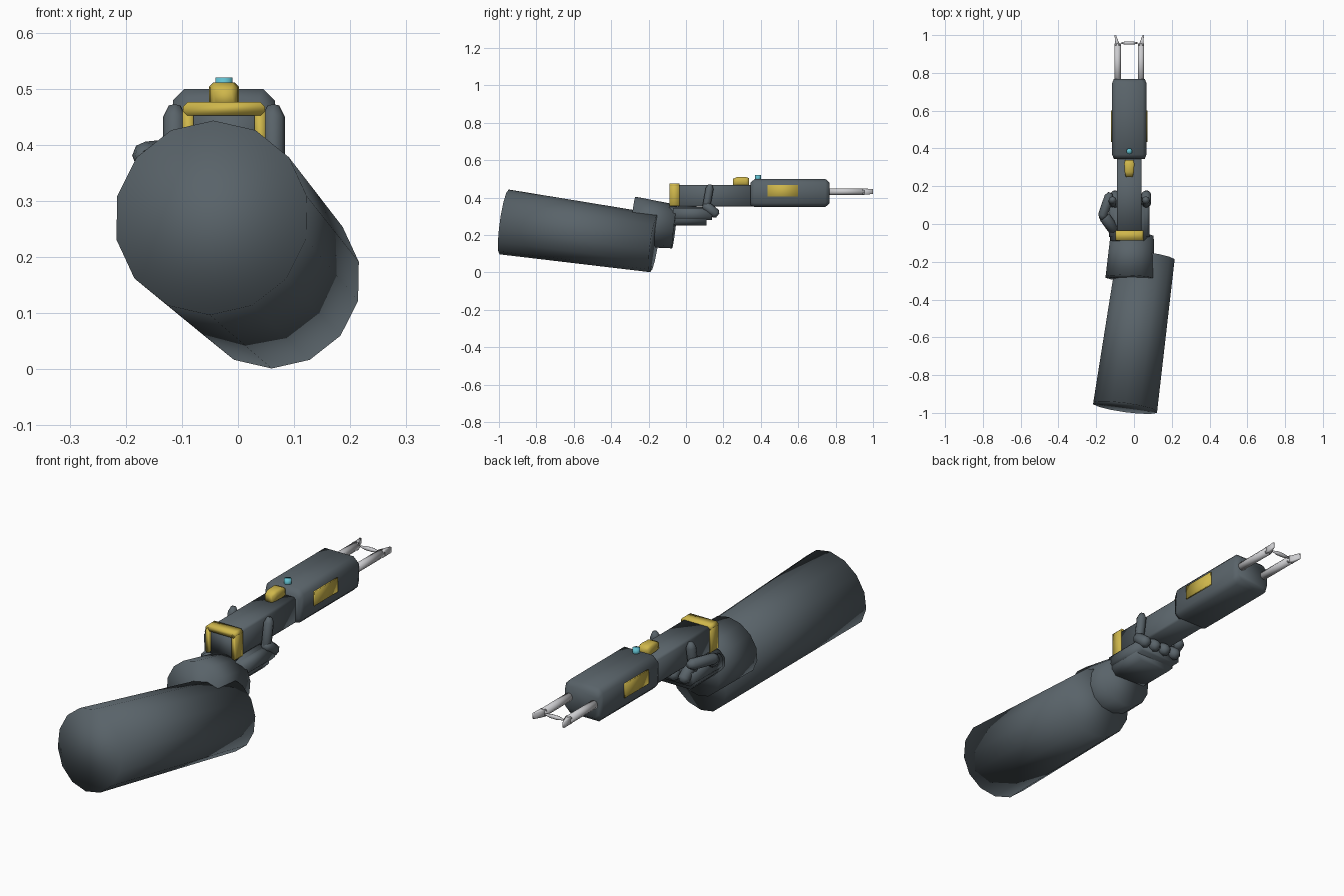
import bpy, bmesh
from mathutils import Vector

old = bpy.data.objects.get("Cube")
if old:
    bpy.data.objects.remove(old, do_unlink=True)


def material(name, colour):
    m = bpy.data.materials.new(name)
    m.use_nodes = True
    m.diffuse_color = (*colour, 1)
    m.node_tree.nodes["Principled BSDF"].inputs["Base Color"].default_value = (*colour, 1)
    return m


SLATE = material("slate_grey", (0.10, 0.125, 0.142))
YELLOW = material("warning_yellow", (0.62, 0.47, 0.07))
STEEL = material("light_steel", (0.60, 0.60, 0.62))
CYAN = material("cyan_button", (0.12, 0.52, 0.62))
MID = -0.025  # centre line of the tool


def loft(name, rings, mat, smooth=True):
    """Skin a list of equal-sized point rings and close both ends."""
    bm = bmesh.new()
    loops = [[bm.verts.new(p) for p in ring] for ring in rings]
    n = len(loops[0])
    for a, b in zip(loops, loops[1:]):
        for i in range(n):
            j = (i + 1) % n
            bm.faces.new((a[i], a[j], b[j], b[i]))
    bm.faces.new(loops[0])
    bm.faces.new(loops[-1])
    bmesh.ops.recalc_face_normals(bm, faces=bm.faces)
    for f in bm.faces:
        f.smooth = smooth
    mesh = bpy.data.meshes.new(name)
    bm.to_mesh(mesh)
    bm.free()
    mesh.materials.append(mat)
    ob = bpy.data.objects.new(name, mesh)
    bpy.context.scene.collection.objects.link(ob)
    return ob


def tube(name, a, b, profile, sides, mat):
    """Round part from a to b; profile holds (fraction, radius) pairs."""
    a, b = Vector(a), Vector(b)
    d = (b - a).normalized()
    ref = Vector((0, 1, 0)) if abs(d.z) > 0.9 else Vector((0, 0, 1))
    side = d.cross(ref).normalized()
    up = side.cross(d)
    from math import sin, cos, tau
    rings = [[a.lerp(b, t) + r * (up * cos(tau * i / sides) + side * sin(tau * i / sides))
              for i in range(sides)] for t, r in profile]
    return loft(name, rings, mat)


def capsule(name, a, b, r, mat=SLATE):
    return tube(name, a, b, [(0, r * 0.5), (0.15, r), (0.85, r), (1, r * 0.5)], 8, mat)


def chamfer(y, cx, hw, z0, z1, c):
    """Chamfered rectangle in the plane of constant y."""
    half = [(hw - c, z0), (hw, z0 + c), (hw, z1 - c), (hw - c, z1)]
    return [(cx + x, y, z) for x, z in half] + [(cx - x, y, z) for x, z in reversed(half)]


def block(name, y0, y1, cx, hw, z0, z1, c, mat=SLATE):
    return loft(name, [chamfer(y, cx, hw, z0, z1, c) for y in (y0, y1)], mat)


# Forearm and wrist cuff
tube("forearm", (-0.047, -0.972, 0.27), (0.063, -0.17, 0.157),
     [(0, 0.175), (1, 0.157)], 14, SLATE)
tube("wrist_cuff", (-0.02, -0.287, 0.272), (-0.01, -0.06, 0.245),
     [(0, 0.134), (1, 0.117)], 14, SLATE)

# Hand under the tool
block("palm", -0.09, 0.11, -0.025, 0.10, 0.25, 0.35, 0.025)
block("palm_plate", -0.07, 0.14, -0.025, 0.108, 0.28, 0.345, 0.015)
for i in range(4):
    x = 0.065 - i * 0.055
    capsule(f"finger_{i + 1}", (x, 0.095, 0.365), (x, 0.17, 0.305), 0.026)
for s, label in ((1, "left"), (-1, "right")):
    x = MID + s * 0.088
    capsule(f"{label}_fingertip", (x, 0.105, 0.33), (x, 0.13, 0.47), 0.021)
capsule("thumb", (-0.172, 0.025, 0.38), (-0.125, 0.165, 0.385), 0.025)
capsule("thumb_base", (-0.10, -0.04, 0.32), (-0.165, 0.05, 0.38), 0.03)

# Rear body with its strap
block("rear_body", -0.078, 0.36, MID, 0.066, 0.352, 0.468, 0.008)
block("strap_top", -0.087, -0.035, MID, 0.073, 0.452, 0.476, 0.008, YELLOW)
for s, label in ((1, "left"), (-1, "right")):
    block(f"strap_{label}", -0.087, -0.035, MID + s * 0.064, 0.010, 0.355, 0.466, 0.005, YELLOW)

# Front housing
loft("front_housing", [
    chamfer(0.345, MID, 0.082, 0.357, 0.480, 0.02),
    chamfer(0.368, MID, 0.091, 0.350, 0.500, 0.021),
    chamfer(0.745, MID, 0.091, 0.350, 0.500, 0.021),
    chamfer(0.768, MID, 0.082, 0.370, 0.480, 0.02)], SLATE)
for s, label in ((1, "left"), (-1, "right")):
    block(f"side_panel_{label}", 0.435, 0.60, MID + s * 0.0925, 0.0045, 0.405, 0.468, 0.001, YELLOW)

# Top controls
loft("top_knob", [
    chamfer(0.25, MID, 0.018, 0.465, 0.500, 0.006),
    chamfer(0.275, MID, 0.025, 0.465, 0.511, 0.008),
    chamfer(0.32, MID, 0.027, 0.465, 0.511, 0.008),
    chamfer(0.338, MID, 0.022, 0.465, 0.503, 0.006)], YELLOW)
tube("top_button", (MID, 0.385, 0.49), (MID, 0.385, 0.52), [(0, 0.016), (1, 0.016)], 10, CYAN)

# Twin prongs with tapered claws and a lens-shaped crosspiece
for s, label in ((1, "left"), (-1, "right")):
    x = MID + s * 0.062
    tube(f"prong_{label}", (x, 0.74, 0.432), (x, 0.955, 0.432), [(0, 0.018), (1, 0.018)], 10, STEEL)
    loft(f"claw_{label}", [
        chamfer(0.945, x, 0.016, 0.416, 0.448, 0.005),
        chamfer(0.965, x + s * 0.004, 0.009, 0.416, 0.448, 0.003),
        chamfer(1.0, x + s * 0.012, 0.004, 0.420, 0.446, 0.001)], STEEL)
tube("crosspiece", (MID - 0.045, 0.958, 0.432), (MID + 0.045, 0.958, 0.432),
     [(0, 0.003), (0.3, 0.009), (0.7, 0.009), (1, 0.003)], 8, STEEL)
